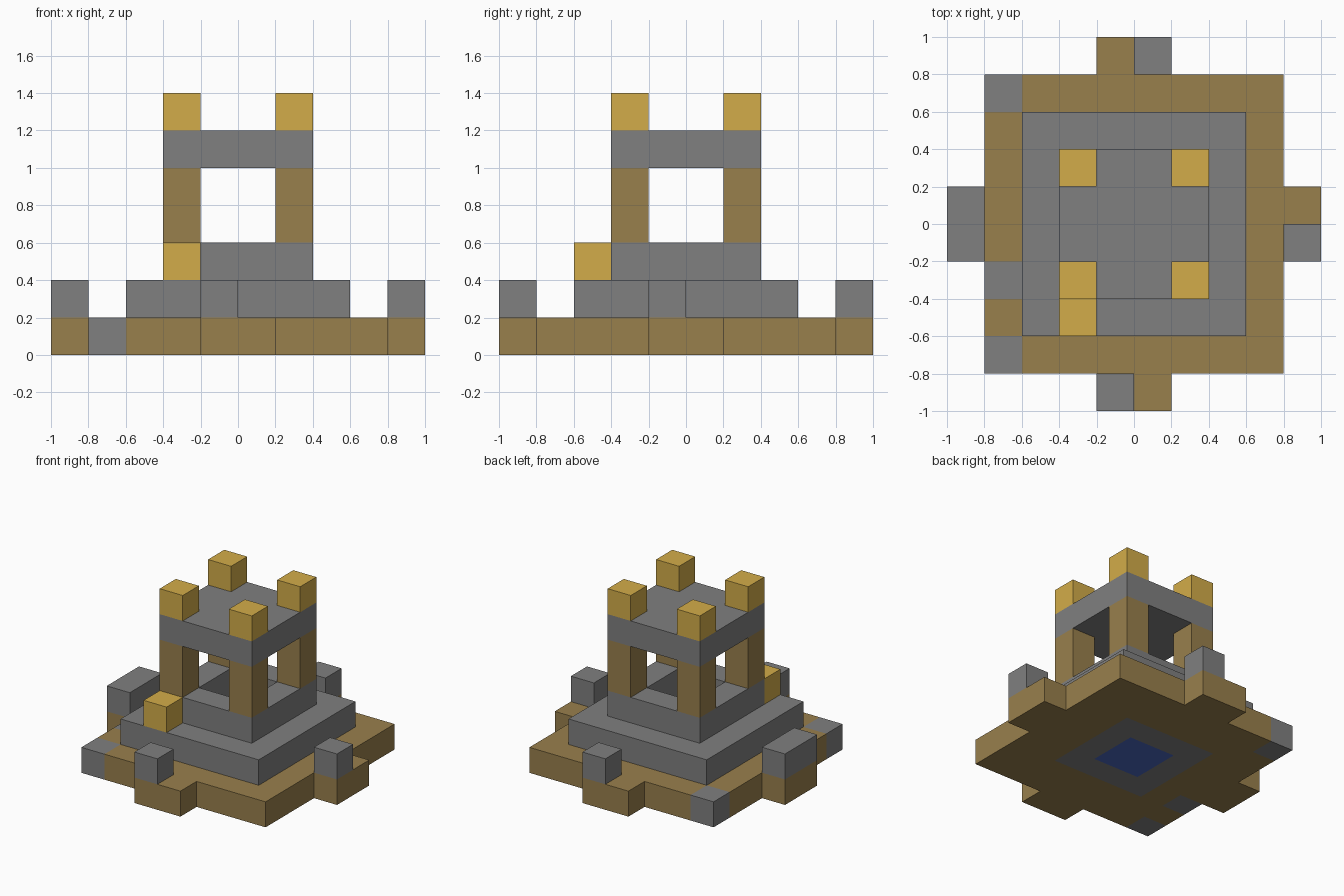
import bpy
import bmesh

CELL = 0.2

cube = bpy.data.objects.get("Cube")
if cube:
    bpy.data.objects.remove(cube, do_unlink=True)


def material(name, color):
    mat = bpy.data.materials.new(name)
    mat.use_nodes = True
    mat.diffuse_color = (*color, 1)
    mat.node_tree.nodes["Principled BSDF"].inputs["Base Color"].default_value = (*color, 1)
    return mat


EARTH, STONE, GOLD, WATER = range(4)
MATERIALS = [
    material("brown earth and wood", (0.318, 0.214, 0.073)),
    material("grey stone", (0.214, 0.214, 0.214)),
    material("gold", (0.65, 0.416, 0.067)),
    material("blue water", (0.068, 0.139, 0.53)),
]


def slab(name, bottom, top, keep, color):
    """Slab of square cells; keep(x, y) picks cells, color(x, y) paints them."""
    bm = bmesh.new()
    bmesh.ops.create_grid(bm, x_segments=10, y_segments=10, size=1)
    outside = []
    for face in bm.faces:
        x, y, _ = face.calc_center_median()
        if keep(x, y):
            face.material_index = color(x, y)
        else:
            outside.append(face)
    bmesh.ops.delete(bm, geom=outside, context='FACES')
    bmesh.ops.dissolve_limit(bm, angle_limit=0.01, verts=bm.verts[:],
                             edges=bm.edges[:], delimit={'MATERIAL'})
    mesh = bpy.data.meshes.new(name)
    bm.to_mesh(mesh)
    bm.free()
    for mat in MATERIALS:
        mesh.materials.append(mat)
    obj = bpy.data.objects.new(name, mesh)
    obj.location.z = top
    bpy.context.collection.objects.link(obj)
    solid = obj.modifiers.new("Thickness", 'SOLIDIFY')
    solid.thickness = top - bottom
    solid.offset = -1
    return obj


def block(name, x, y, bottom, top, mat, width=CELL, depth=CELL):
    """Box centred on x, y."""
    return slab(name, bottom, top,
                lambda u, v: abs(u - x) < width / 2 and abs(v - y) < depth / 2,
                lambda u, v: mat)


def ring(x, y):
    return max(abs(x), abs(y))


# Ground with four tabs, scattered paving stones and the water of the well
def ground_shape(x, y):
    return ring(x, y) < 0.8 or min(abs(x), abs(y)) < 0.2


def ground_color(x, y):
    if ring(x, y) < 0.2:
        return WATER
    if ring(x, y) < 0.4:
        return STONE
    paved = -0.8 < x < -0.6 and (0.6 < abs(y) < 0.8 or -0.4 < y < -0.2)
    return STONE if paved else EARTH


slab("ground", 0, 0.2, ground_shape, ground_color)

# Two stepped stone rings around the well shaft
for name, bottom, reach in (("lower_step", 0.2, 0.6), ("upper_step", 0.4, 0.4)):
    slab(name, bottom, bottom + CELL,
         lambda x, y: 0.2 < ring(x, y) < reach, lambda x, y: STONE)

# Stones on the tabs
block("front_stone", -0.1, -0.9, 0.2, 0.4, STONE)
block("back_stone", 0.1, 0.9, 0.2, 0.4, STONE)
block("left_stone", 0.9, -0.1, 0.2, 0.4, STONE)
block("right_stone", -0.9, 0, 0.2, 0.4, STONE, depth=2 * CELL)

# Gold block on the front of the lower step
block("offering_block", -0.3, -0.5, 0.4, 0.6, GOLD)

# Posts, roof and gold corner caps
for side, x in (("left", 0.3), ("right", -0.3)):
    for end, y in (("front", -0.3), ("back", 0.3)):
        block(f"{end}_{side}_post", x, y, 0.6, 1.0, EARTH)
        block(f"{end}_{side}_cap", x, y, 1.2, 1.4, GOLD)
block("roof", 0, 0, 1.0, 1.2, STONE, width=4 * CELL, depth=4 * CELL)
